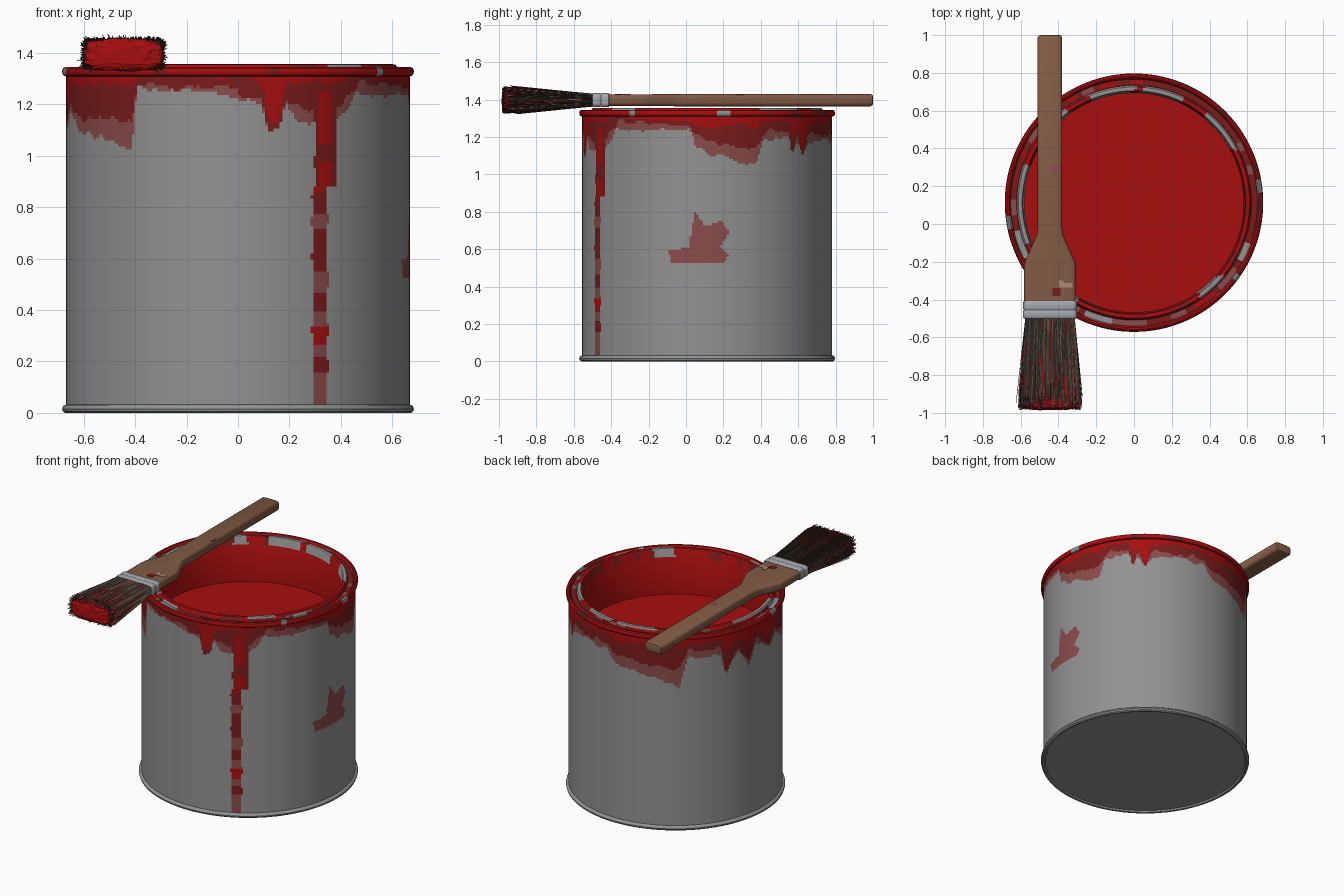
import bpy, bmesh, math, random
from mathutils import Vector, noise

if "Cube" in bpy.data.objects:
    bpy.data.objects.remove(bpy.data.objects["Cube"])

random.seed(4)
CY, R = 0.113, 0.668          # can centre (y) and wall radius


def srgb(r, g, b):
    return tuple((c / 255 / 12.92) if c < 11 else ((c / 255 + 0.055) / 1.055) ** 2.4 for c in (r, g, b)) + (1,)


COLOURS = [("grey_metal", (146, 146, 147)), ("red_paint", (168, 14, 15)), ("dark_red_paint", (122, 27, 27)),
           ("thin_paint_smear", (138, 76, 74)), ("wood", (130, 91, 68)), ("dark_bristle", (52, 46, 42)),
           ("tan_bristle", (112, 92, 72)), ("pale_ferrule_metal", (164, 168, 174)), ("pale_wood_chip", (172, 140, 116))]
MATS = []
for n, c in COLOURS:
    m = bpy.data.materials.new(n)
    m.diffuse_color = srgb(*c)
    m.use_nodes = True
    m.node_tree.nodes["Principled BSDF"].inputs["Base Color"].default_value = m.diffuse_color
    MATS.append(m)
GREY, RED, DARK, SMEAR, WOOD, BRISTLE, TAN, FERRULE, CHIP = range(9)


def finish(name, bm, angle=35):
    me = bpy.data.meshes.new(name)
    bm.to_mesh(me)
    bm.free()
    for m in MATS:
        me.materials.append(m)
    ob = bpy.data.objects.new(name, me)
    bpy.context.collection.objects.link(ob)
    bpy.ops.object.select_all(action='DESELECT')
    ob.select_set(True)
    bpy.context.view_layer.objects.active = ob
    bpy.ops.object.shade_smooth_by_angle(angle=math.radians(angle))
    return ob


def lathe(name, profile, n, colour):
    """Revolve (radius, z) points; colour(theta_deg, radius, z) -> material. Theta 0 = front, 90 = right."""
    bm = bmesh.new()
    rings = []
    for r, z in profile:
        rings.append([bm.verts.new((r * math.sin(2 * math.pi * i / n), CY - r * math.cos(2 * math.pi * i / n), z))
                      for i in range(n)])
    for j in range(len(profile) - 1):
        r, z = [(a + b) / 2 for a, b in zip(profile[j], profile[j + 1])]
        for i in range(n):
            k = (i + 1) % n
            f = bm.faces.new((rings[j][i], rings[j][k], rings[j + 1][k], rings[j + 1][i]))
            f.material_index = colour(360 * (i + 0.5) / n, r, z)
    bmesh.ops.remove_doubles(bm, verts=bm.verts, dist=1e-5)
    return finish(name, bm)


def wobble(t, z, f=1.0, seed=0.0):
    a = math.radians(t)
    return noise.noise(Vector((math.sin(a) * 5 * f, math.cos(a) * 5 * f, z * 6 * f + seed)))


# Paint run-down: angle, then lowest z of full red, dark red and thin smear
RUNS = [(0, 1.31, 1.24, 1.22), (8, 1.28, 1.22, 1.20), (10, 1.13, 1.10, 1.10), (14, 1.13, 1.11, 1.11),
        (16, 1.27, 1.21, 1.18), (25, 1.29, 1.17, 1.12), (37, 1.29, 1.20, 1.14), (44, 1.31, 1.28, 1.24),
        (82, 1.28, 1.26, 1.24), (85, 1.25, 1.20, 1.13), (97, 1.25, 1.17, 1.10), (105, 1.27, 1.14, 1.05),
        (113, 1.24, 1.13, 1.05), (117, 1.28, 1.22, 1.18), (131, 1.29, 1.24, 1.20), (133, 1.16, 1.10, 1.09),
        (136, 1.25, 1.22, 1.19), (140, 1.12, 1.10, 1.10), (144, 1.27, 1.21, 1.18), (175, 1.28, 1.22, 1.18),
        (181, 1.26, 1.16, 1.10), (217, 1.26, 1.11, 1.00), (222, 1.28, 1.24, 1.18), (240, 1.28, 1.22, 1.17),
        (243, 1.20, 1.05, 1.04), (251, 1.26, 1.20, 1.17), (258, 1.20, 1.07, 1.06), (264, 1.28, 1.22, 1.18),
        (276, 1.18, 1.13, 1.12), (284, 1.28, 1.20, 1.17), (292, 1.29, 1.13, 1.11), (306, 1.28, 1.15, 1.07),
        (322, 1.28, 1.13, 1.02), (324, 1.31, 1.28, 1.26), (360, 1.31, 1.26, 1.24)]
# Long drip: upper z of each band and its colour
BANDS = [(0.16, SMEAR), (0.22, DARK), (0.27, SMEAR), (0.34, RED), (0.40, SMEAR), (0.47, DARK),
         (0.55, SMEAR), (0.71, DARK), (0.78, SMEAR), (0.86, DARK)]
# Side smudge outline in y, z
SMUDGE = [(0.05, 0.80), (0.10, 0.72), (0.19, 0.75), (0.23, 0.69), (0.18, 0.61), (0.23, 0.57),
          (0.20, 0.52), (0.08, 0.53), (-0.08, 0.52), (-0.09, 0.59), (0.02, 0.61), (0.03, 0.70)]


def inside(px, pz, poly):
    hit = False
    for (x1, z1), (x2, z2) in zip(poly, poly[1:] + poly[:1]):
        if (z1 > pz) != (z2 > pz) and px < x1 + (pz - z1) * (x2 - x1) / (z2 - z1):
            hit = not hit
    return hit


def wall_colour(t, r, z):
    # long drip down the front
    centre, half = (30.8, 4.3) if z > 0.88 else (28.6, 2.7)
    off = t - centre - 1.2 * noise.noise(Vector((0, 0, z * 9)))
    if abs(off) < half + noise.noise(Vector((3, 0, z * 14))) and z < 1.25:
        if z > 0.86:
            return RED if -3 < off < 2 and (z > 1.05 or z < 0.98) else DARK
        return next(c for top, c in BANDS if z <= top)
    if 0 < t < 180 and 0.5 < z < 0.82 and inside(CY - R * math.cos(math.radians(t)), z, SMUDGE):
        return SMEAR
    # run-down below the rim
    for a, b in zip(RUNS, RUNS[1:]):
        if a[0] <= t < b[0]:
            u = (t - a[0]) / (b[0] - a[0])
            for k, c in ((1, RED), (2, DARK), (3, SMEAR)):
                if z > a[k] + (b[k] - a[k]) * u + 0.03 * wobble(t, 0, 2.5, k * 7):
                    return c
    return GREY


def within(t, *spans):
    return any(a <= t <= b for a, b in spans)


def rim_colour(t, r, z):
    n = wobble(t, 0, 1.6, r * 40)
    if r < 0.583 or z < 1.30:                                   # inner wall
        return RED
    if r < 0.618:                                               # inner lip
        if within(t + 3 * n, (35, 50), (118, 140), (154, 176), (180, 203), (216, 226), (250, 292), (318, 330)):
            return GREY
        return DARK if n > 0.15 else RED
    if r < 0.655:                                               # groove
        if within(t, (336, 349), (62, 70), (283, 297)):
            return GREY
        return SMEAR if n > 0.28 else DARK if n > -0.2 else RED
    if within(t, (95, 101), (52, 56), (276, 282)):              # outer bead
        return GREY
    return DARK if n > 0.3 else RED


# Can wall
ROWS = 110
lathe("can_wall", [(R, 0.015 + 1.305 * j / ROWS) for j in range(ROWS + 1)], 360, wall_colour)

# Base plate with rolled bead
lathe("can_base", [(0, 0.012), (0.655, 0.012), (0.66, 0.002), (0.672, 0), (0.681, 0.006), (0.684, 0.016),
                   (0.681, 0.025), (0.674, 0.031), (0.667, 0.032)], 96, lambda t, r, z: GREY)

# Top rim: bead, groove, inner lip and inner wall
lathe("can_top_rim", [(0.667, 1.308), (0.677, 1.311), (0.683, 1.319), (0.684, 1.330), (0.680, 1.340), (0.671, 1.345),
                      (0.662, 1.343), (0.656, 1.336), (0.653, 1.327), (0.622, 1.327), (0.618, 1.345), (0.612, 1.354),
                      (0.602, 1.356), (0.592, 1.354), (0.587, 1.346), (0.586, 1.31), (0.580, 1.30), (0.580, 1.02)],
      240, rim_colour)

# Paint inside the can
lathe("paint_surface", [(0.582, 1.045), (0, 1.045)], 96, lambda t, r, z: RED)

# ---- Brush, lying along y over the rim ----
BX, BZ = -0.445, 1.397


def loft(bm, sections, mat, corner=0.02):
    """Rounded-rectangle sections (y, half width, half height) joined into a closed body."""
    rings = []
    for y, w, h in sections:
        c = min(corner, w * 0.9, h * 0.9)
        ring = []
        for q, (sx, sz) in enumerate(((1, 1), (-1, 1), (-1, -1), (1, -1))):
            for s in range(5):
                a = math.pi / 2 * (q + s / 4)
                ring.append(bm.verts.new((BX + sx * (w - c) + c * math.cos(a), y, BZ + sz * (h - c) + c * math.sin(a))))
        rings.append(ring)
    faces = [bm.faces.new(rings[0]), bm.faces.new(rings[-1])]
    for a, b in zip(rings, rings[1:]):
        for i in range(len(a)):
            k = (i + 1) % len(a)
            faces.append(bm.faces.new((a[i], a[k], b[k], b[i])))
    for f in faces:
        f.material_index = mat
    bmesh.ops.recalc_face_normals(bm, faces=faces)


# Wooden handle
bm = bmesh.new()
loft(bm, [(-0.42, 0.136, 0.031), (-0.23, 0.137, 0.031), (-0.20, 0.133, 0.031), (-0.12, 0.097, 0.032),
          (-0.06, 0.070, 0.033), (-0.02, 0.065, 0.033), (0.985, 0.065, 0.033), (0.997, 0.060, 0.028),
          (1.0, 0.052, 0.02)], WOOD)
finish("brush_handle", bm)

# Metal ferrule with two raised bands
bm = bmesh.new()
loft(bm, [(-0.500, 0.138, 0.033), (-0.493, 0.142, 0.037), (-0.462, 0.142, 0.037), (-0.455, 0.138, 0.034),
          (-0.448, 0.142, 0.037), (-0.415, 0.142, 0.037), (-0.408, 0.137, 0.033)], FERRULE)
finish("brush_ferrule", bm)

# Paint spots and chips on the handle, as thin plates
bm = bmesh.new()
for x, y, w, d, mat in ((-0.41, 0.29, 0.025, 0.02, SMEAR), (-0.41, -0.36, 0.022, 0.02, DARK),
                        (-0.36, -0.325, 0.035, 0.012, CHIP), (-0.385, -0.31, 0.012, 0.012, CHIP)):
    vs = bmesh.ops.create_cube(bm, size=1)["verts"]
    for v in vs:
        v.co = Vector((x + v.co.x * 2 * w, y + v.co.y * 2 * d, BZ + 0.0305 + v.co.z * 0.006))
    for f in {f for v in vs for f in v.link_faces}:
        f.material_index = mat
finish("handle_paint_spots", bm)

# Bristle core
bm = bmesh.new()
loft(bm, [(-0.95, 0.145, 0.054), (-0.75, 0.135, 0.042), (-0.49, 0.122, 0.028)], BRISTLE, 0.025)
finish("bristle_core", bm)

# Single bristles fanning outwards around the core
bm = bmesh.new()
for i in range(1500):
    a = random.uniform(0, 2 * math.pi)
    u = max(-1, min(1, 1.35 * math.cos(a))) * random.uniform(0.9, 1.03)
    v = max(-1, min(1, 1.35 * math.sin(a))) * random.uniform(0.9, 1.03)
    mat = random.choices((BRISTLE, TAN, DARK), (66, 22, 12))[0]
    end = random.uniform(-0.985, -0.90)
    jx, jz = random.gauss(0, 0.006), random.gauss(0, 0.005)
    rings = []
    for t in (0, 0.5, 1):
        y = -0.49 + (end + 0.49) * t
        c = Vector((BX + u * (0.125 + 0.030 * t) + jx * t, y, BZ + v * (0.031 + 0.029 * t) + jz * t))
        w = 0.0028 * (1 - 0.4 * t)
        rings.append([bm.verts.new(c + Vector((w * math.cos(k * 2.094), 0, w * math.sin(k * 2.094)))) for k in range(3)])
    for j, (p, q) in enumerate(zip(rings, rings[1:])):
        for k in range(3):
            f = bm.faces.new((p[k], q[k], q[(k + 1) % 3], p[(k + 1) % 3]))
            f.material_index = RED if j == 1 and i % 9 == 0 else mat
bmesh.ops.recalc_face_normals(bm, faces=bm.faces)
finish("bristles", bm)

# Lumpy wet paint on the bristle tip
bm = bmesh.new()
bmesh.ops.create_icosphere(bm, subdivisions=5, radius=1)
for v in bm.verts:
    p = v.co.copy()
    box = [math.copysign(abs(c) ** 0.6, c) for c in p]
    k = 1 + 0.10 * noise.noise(Vector((p.x * 3, p.y * 2, p.z * 7))) + 0.05 * noise.noise(p * 9)
    v.co = Vector((BX + box[0] * 0.152 * k, -0.948 + box[1] * 0.036 * k, BZ - 0.004 + box[2] * 0.063 * k))
for f in bm.faces:
    f.material_index = RED
finish("wet_bristle_tip", bm, 60)
